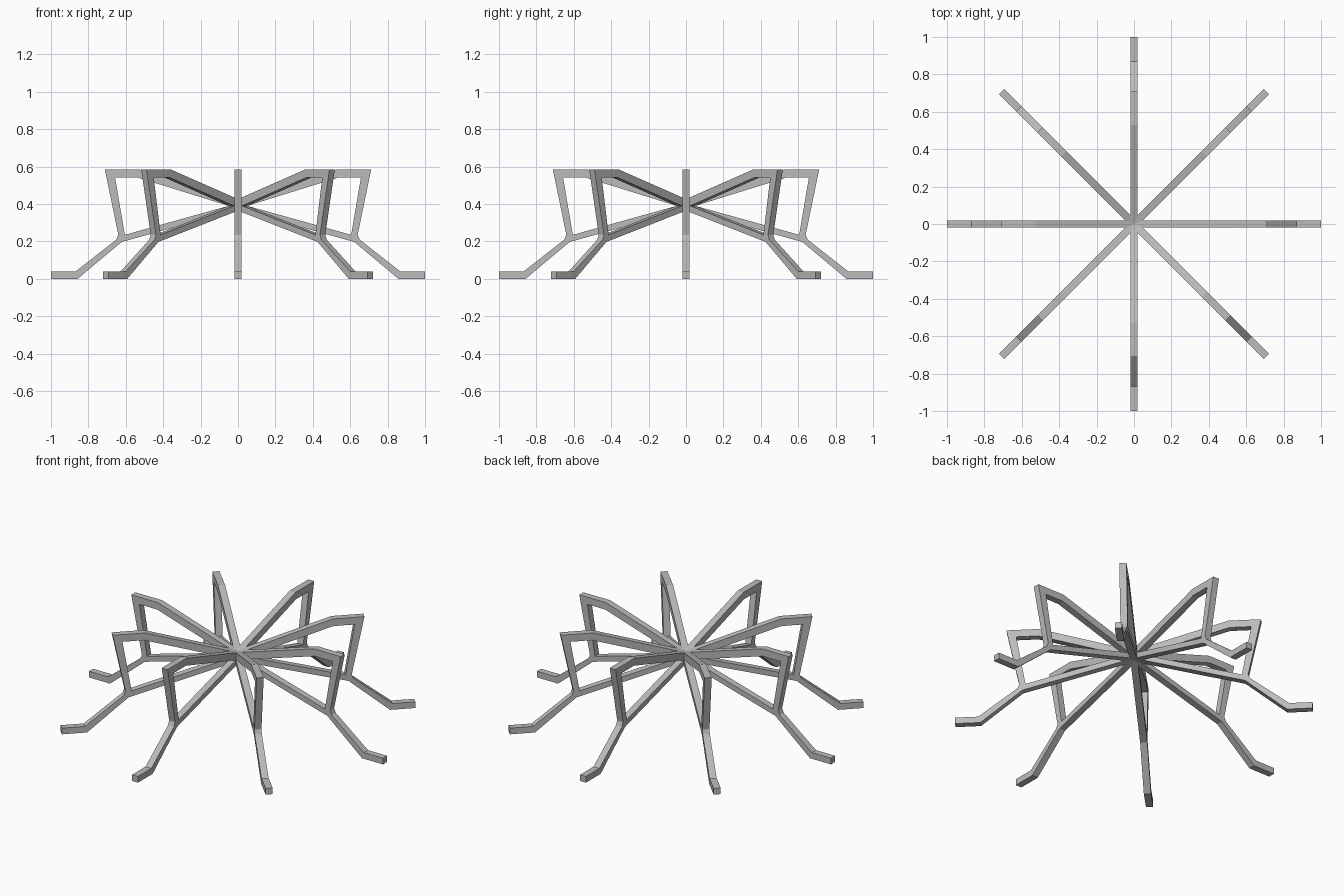
import bpy, bmesh, math
from mathutils import Matrix

if "Cube" in bpy.data.objects:
    bpy.data.objects.remove(bpy.data.objects["Cube"])

LEG_COUNT = 8
HALF_WIDTH = 0.02

grey = bpy.data.materials.new("plain grey")
grey.diffuse_color = (0.5, 0.5, 0.5, 1)
grey.use_nodes = True
grey.node_tree.nodes["Principled BSDF"].inputs["Base Color"].default_value = grey.diffuse_color

# Side profile of one leg as (radius, height)
P = {
    "a": (0, 0.42), "b": (0.53, 0.585), "c": (0.712, 0.585),      # upper arm, top edge
    "d": (0.64, 0.235), "e": (0.65, 0.21),                        # outside of knee
    "f": (0.87, 0.038), "g": (1.0, 0.038),                        # top of foot
    "h": (1.0, 0), "i": (0.857, 0),                               # sole
    "j": (0.622, 0.197), "k": (0, 0.37),                          # lower arm, bottom edge
    "p": (0.05, 0.39), "q": (0.535, 0.541),                       # opening
    "r": (0.657, 0.541), "s": (0.605, 0.235),
}
# Upper arm, shoulder, strut, knee, shin, foot, lower arm, hub
CELLS = ["abqp", "bcrq", "cdsr", "dejs", "efij", "fghi", "sjkp", "kap"]


def leg_mesh():
    bm = bmesh.new()
    near = {n: bm.verts.new((x, -HALF_WIDTH, z)) for n, (x, z) in P.items()}
    far = {n: bm.verts.new((x, HALF_WIDTH, z)) for n, (x, z) in P.items()}
    edges = {(c[i], c[(i + 1) % len(c)]) for c in CELLS for i in range(len(c))}
    for c in CELLS:
        bm.faces.new([near[n] for n in c])
        bm.faces.new([far[n] for n in reversed(c)])
    # Rim walls run along edges used by only one cell
    for u, v in sorted(edges):
        if (v, u) not in edges:
            bm.faces.new([near[v], near[u], far[u], far[v]])
    # Merge the coplanar side cells where they line up
    bmesh.ops.recalc_face_normals(bm, faces=bm.faces)
    mesh = bpy.data.meshes.new("leg")
    bm.to_mesh(mesh)
    bm.free()
    mesh.materials.append(grey)
    return mesh


# Eight legs radiating from the centre
mesh = leg_mesh()
for n in range(LEG_COUNT):
    leg = bpy.data.objects.new(f"leg_{n + 1}", mesh)
    leg.matrix_world = Matrix.Rotation(n * math.tau / LEG_COUNT, 4, 'Z')
    bpy.context.collection.objects.link(leg)
